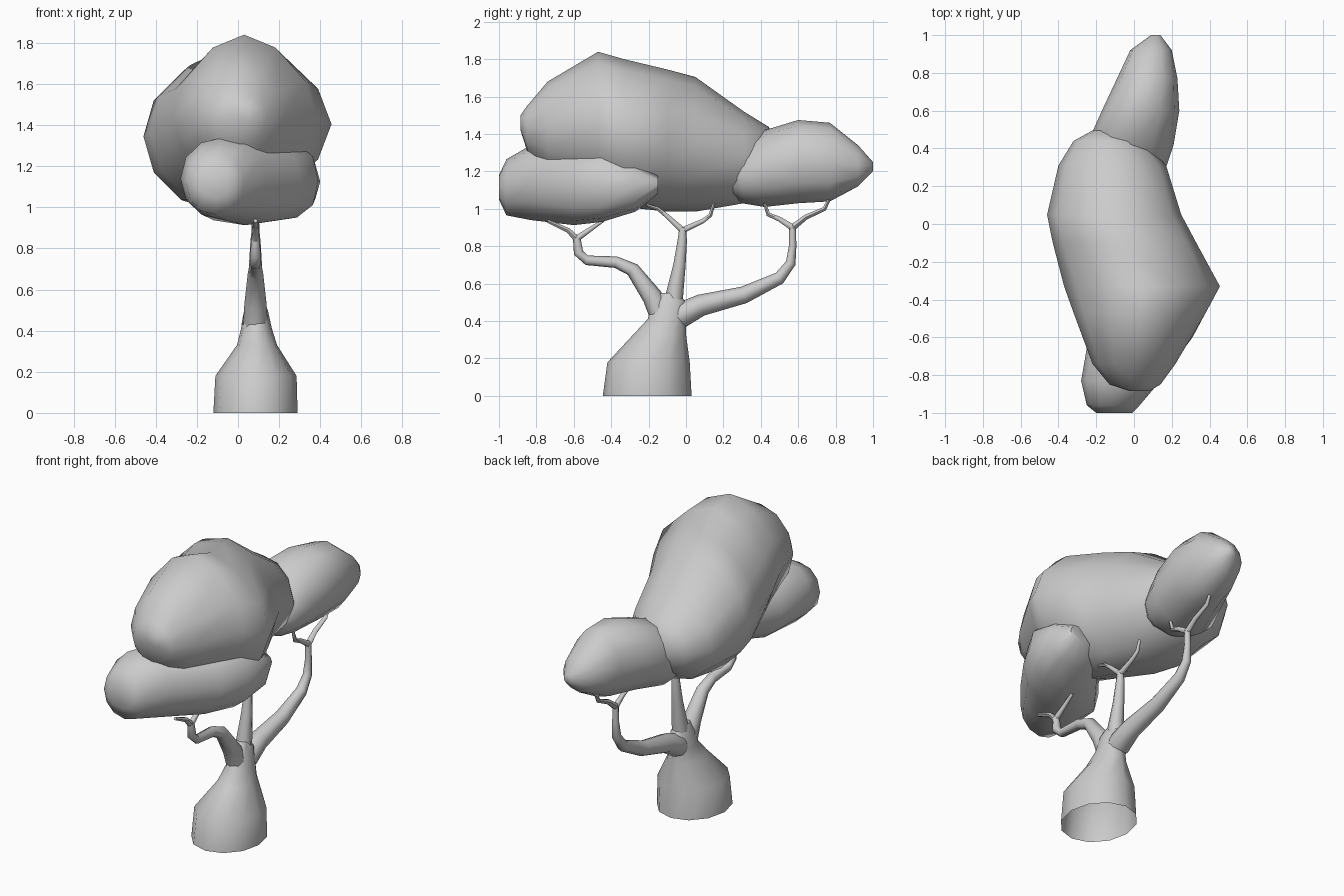
import bpy, bmesh
from math import sin, cos, pi, radians
from mathutils import Vector


def loft(name, rings, cap_start=True, cap_end=True, angle=60):
    """Skin a list of equal-length point rings into one smooth object."""
    bm = bmesh.new()
    vr = [[bm.verts.new(p) for p in r] for r in rings]
    n = len(vr[0])
    for a, b in zip(vr, vr[1:]):
        for i in range(n):
            j = (i + 1) % n
            bm.faces.new((a[i], a[j], b[j], b[i]))
    if cap_start:
        bm.faces.new(vr[0][::-1])
    if cap_end:
        bm.faces.new(vr[-1])
    bmesh.ops.recalc_face_normals(bm, faces=bm.faces)
    me = bpy.data.meshes.new(name)
    bm.to_mesh(me)
    bm.free()
    ob = bpy.data.objects.new(name, me)
    bpy.context.collection.objects.link(ob)
    bpy.ops.object.select_all(action='DESELECT')
    bpy.context.view_layer.objects.active = ob
    ob.select_set(True)
    bpy.ops.object.shade_smooth_by_angle(angle=radians(angle))
    return ob


def oval(a0, a1, b0, b1, n, power=1.0):
    """Points of an oval in the given bounds; power > 1 makes it more pointed."""
    def f(v):
        return abs(v) ** power * (1 if v > 0 else -1)
    return [((a0 + a1) / 2 + (a1 - a0) / 2 * f(cos(2 * pi * i / n)),
             (b0 + b1) / 2 + (b1 - b0) / 2 * f(sin(2 * pi * i / n)))
            for i in range(n)]


def foliage(name, stations):
    """Stations along y: (y, xmin, xmax, zmin, zmax, power)."""
    loft(name, [[(x, s[0], z) for x, z in oval(*s[1:5], 12, s[5] if len(s) > 5 else 0.95)]
                for s in stations])


def branch(name, path, x=0.085, sides=8):
    """Tapering limb. Path points: (y, z, radius)."""
    pts = [Vector((x, p[0], p[1])) for p in path]
    rings = []
    for i, p in enumerate(pts):
        t = (pts[min(i + 1, len(pts) - 1)] - pts[max(i - 1, 0)]).normalized()
        u = Vector((1, 0, 0))
        v = t.cross(u)
        rings.append([p + path[i][2] * (u * cos(2 * pi * k / sides)
                                        + v * sin(2 * pi * k / sides))
                      for k in range(sides)])
    loft(name, rings)


# Trunk, open underneath: (z, xmin, xmax, ymin, ymax)
trunk = [(0, -0.12, 0.29, -0.445, 0.03), (0.18, -0.11, 0.285, -0.42, 0.02),
         (0.33, -0.005, 0.19, -0.28, 0.0), (0.41, 0.015, 0.165, -0.205, 0.0),
         (0.5, 0.03, 0.145, -0.18, 0.0), (0.55, 0.05, 0.12, -0.14, -0.04)]
loft("trunk", [[(x, y, z) for x, y in oval(*b, 12)] for z, *b in trunk],
     cap_start=False)

# Three main limbs
branch("front_limb", [(-0.12, 0.34, .05), (-0.135, 0.43, .06), (-0.18, 0.53, .054),
                      (-0.285, 0.675, .038), (-0.375, 0.715, .031),
                      (-0.53, 0.725, .026), (-0.575, 0.765, .026), (-0.585, 0.85, .02)])
branch("middle_limb", [(-0.08, 0.36, .05), (-0.06, 0.55, .046), (-0.035, 0.7, .033),
                       (-0.02, 0.83, .025), (-0.018, 0.9, .018)])
branch("back_limb", [(-0.1, 0.4, .05), (-0.03, 0.43, .068), (0.08, 0.485, .058),
                     (0.31, 0.54, .046), (0.5, 0.63, .034), (0.56, 0.71, .027),
                     (0.57, 0.8, .02), (0.57, 0.91, .018)])

# Forked twigs reaching into the foliage
twigs = {
    "front_twig_a": [(-0.585, 0.84, .02), (-0.63, 0.885, .015), (-0.74, 0.935, .01)],
    "front_twig_b": [(-0.585, 0.84, .02), (-0.52, 0.885, .015), (-0.44, 0.94, .01)],
    "middle_twig_a": [(-0.018, 0.885, .019), (-0.1, 0.96, .014), (-0.15, 1.0, .011), (-0.21, 1.02, .008)],
    "middle_twig_b": [(-0.018, 0.885, .019), (0.09, 0.935, .014), (0.13, 0.965, .012), (0.15, 1.03, .009)],
    "back_twig_a": [(0.57, 0.9, .02), (0.5, 0.945, .015), (0.44, 0.97, .013), (0.42, 1.03, .009)],
    "back_twig_b": [(0.57, 0.9, .02), (0.64, 0.955, .016), (0.74, 1.0, .013), (0.775, 1.07, .009)],
}
for name, path in twigs.items():
    branch(name, path, sides=6)

# Foliage masses
foliage("main_foliage", [
    (-0.885, -0.02, 0.08, 1.42, 1.5, 1), (-0.85, -0.13, 0.14, 1.31, 1.55, 1),
    (-0.74, -0.22, 0.22, 1.18, 1.68, 1.05), (-0.47, -0.32, 0.38, 1.05, 1.84, 1.2),
    (-0.33, -0.37, 0.455, 1.01, 1.8, 1.2), (-0.1, -0.43, 0.33, 0.985, 1.745, 1.05),
    (0.05, -0.46, 0.25, 0.985, 1.705, 1.05), (0.31, -0.4, 0.17, 1.03, 1.52, 1),
    (0.44, -0.32, 0.06, 1.12, 1.44, 1), (0.495, -0.22, -0.08, 1.22, 1.36, 1)])
foliage("front_foliage", [
    (-1.0, -0.2, -0.01, 1.05, 1.18), (-0.96, -0.25, 0.03, 0.965, 1.265),
    (-0.83, -0.28, 0.14, 0.94, 1.34), (-0.6, -0.24, 0.31, 0.913, 1.33, 0.85),
    (-0.45, -0.12, 0.39, 0.93, 1.33, 0.75), (-0.27, 0.02, 0.4, 0.985, 1.265, 0.85),
    (-0.15, 0.17, 0.34, 1.08, 1.18)])
foliage("back_foliage", [
    (1.0, 0.09, 0.14, 1.2, 1.25), (0.92, -0.02, 0.2, 1.12, 1.34),
    (0.77, -0.09, 0.23, 1.04, 1.46), (0.6, -0.17, 0.24, 1.03, 1.475),
    (0.42, -0.25, 0.21, 1.01, 1.42), (0.3, -0.2, 0.17, 1.03, 1.32),
    (0.22, -0.05, 0.1, 1.1, 1.24)])
